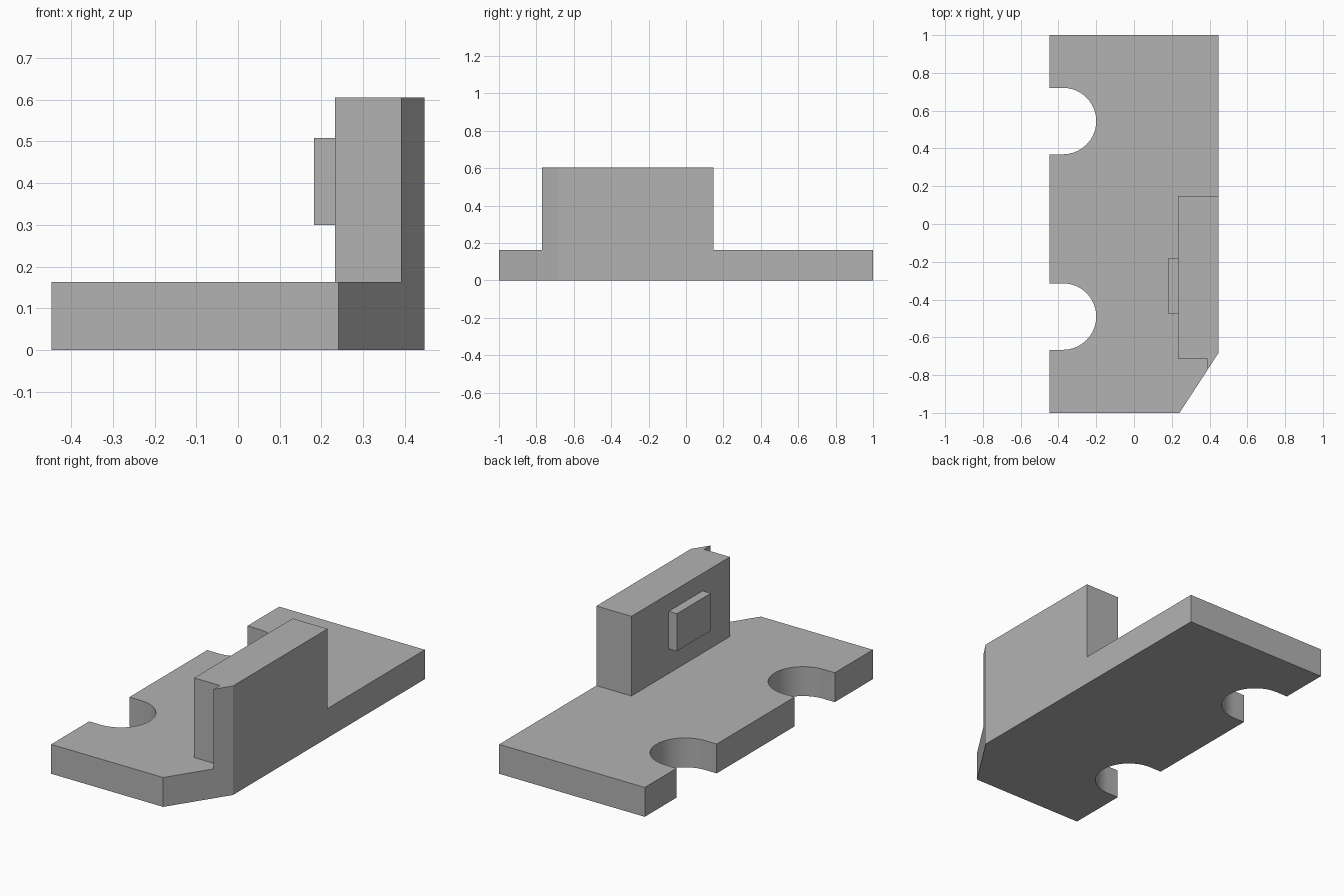
import bpy, bmesh
from math import sin, cos, pi

cube = bpy.data.objects.get("Cube")
if cube:
    bpy.data.objects.remove(cube, do_unlink=True)

GREY = (0.45, 0.45, 0.45, 1)
grey = bpy.data.materials.new("plain grey")
grey.use_nodes = True
grey.diffuse_color = GREY
grey.node_tree.nodes["Principled BSDF"].inputs["Base Color"].default_value = GREY

LEFT, RIGHT, FRONT, BACK = 0.447, -0.447, -1.0, 1.0
BASE_TOP, WALL_TOP = 0.163, 0.605
WALL_INNER = 0.232
CHAMFER_FRONT, CHAMFER_SIDE = (0.241, FRONT), (LEFT, -0.683)


def extrude(name, outline, bottom, top):
    """Prism from an outline seen from above."""
    bm = bmesh.new()
    face = bm.faces.new([bm.verts.new((x, y, bottom)) for x, y in outline])
    raised = bmesh.ops.extrude_face_region(bm, geom=[face])["geom"]
    verts = [v for v in raised if isinstance(v, bmesh.types.BMVert)]
    bmesh.ops.translate(bm, verts=verts, vec=(0, 0, top - bottom))
    bmesh.ops.recalc_face_normals(bm, faces=bm.faces)
    mesh = bpy.data.meshes.new(name)
    bm.to_mesh(mesh)
    bm.free()
    mesh.materials.append(grey)
    obj = bpy.data.objects.new(name, mesh)
    bpy.context.collection.objects.link(obj)
    bpy.ops.object.select_all(action="DESELECT")
    obj.select_set(True)
    bpy.context.view_layer.objects.active = obj
    bpy.ops.object.shade_smooth_by_angle()
    return obj


def slot(centre_y, radius=0.176, centre_x=-0.376, steps=32):
    """Round-ended slot open to the right edge, from back to front."""
    arc = [(centre_x + radius * cos(a), centre_y + radius * sin(a))
           for a in (pi / 2 - pi * i / steps for i in range(steps + 1))]
    return [(RIGHT, centre_y + radius)] + arc + [(RIGHT, centre_y - radius)]


# Base plate with two slots and a cut corner
extrude("base_plate",
        [(RIGHT, FRONT), CHAMFER_FRONT, CHAMFER_SIDE, (LEFT, BACK), (RIGHT, BACK)]
        + slot(0.545) + slot(-0.49), 0, BASE_TOP)

# Upright wall with a thin lip that follows the cut corner
LIP_X, WALL_FRONT, WALL_BACK = 0.39, -0.716, 0.147
slope = (CHAMFER_SIDE[1] - FRONT) / (LEFT - CHAMFER_FRONT[0])
lip_front = FRONT + slope * (LIP_X - CHAMFER_FRONT[0])
extrude("upright_wall",
        [(WALL_INNER, WALL_FRONT), (LIP_X, WALL_FRONT), (LIP_X, lip_front),
         CHAMFER_SIDE, (LEFT, WALL_BACK), (WALL_INNER, WALL_BACK)],
        BASE_TOP, WALL_TOP)

# Plain raised pad on the inner side of the wall
PAD_FRONT, PAD_BACK, PAD_INNER = -0.477, -0.18, 0.182
extrude("raised_pad",
        [(PAD_INNER, PAD_FRONT), (WALL_INNER, PAD_FRONT),
         (WALL_INNER, PAD_BACK), (PAD_INNER, PAD_BACK)], 0.30, 0.508)
